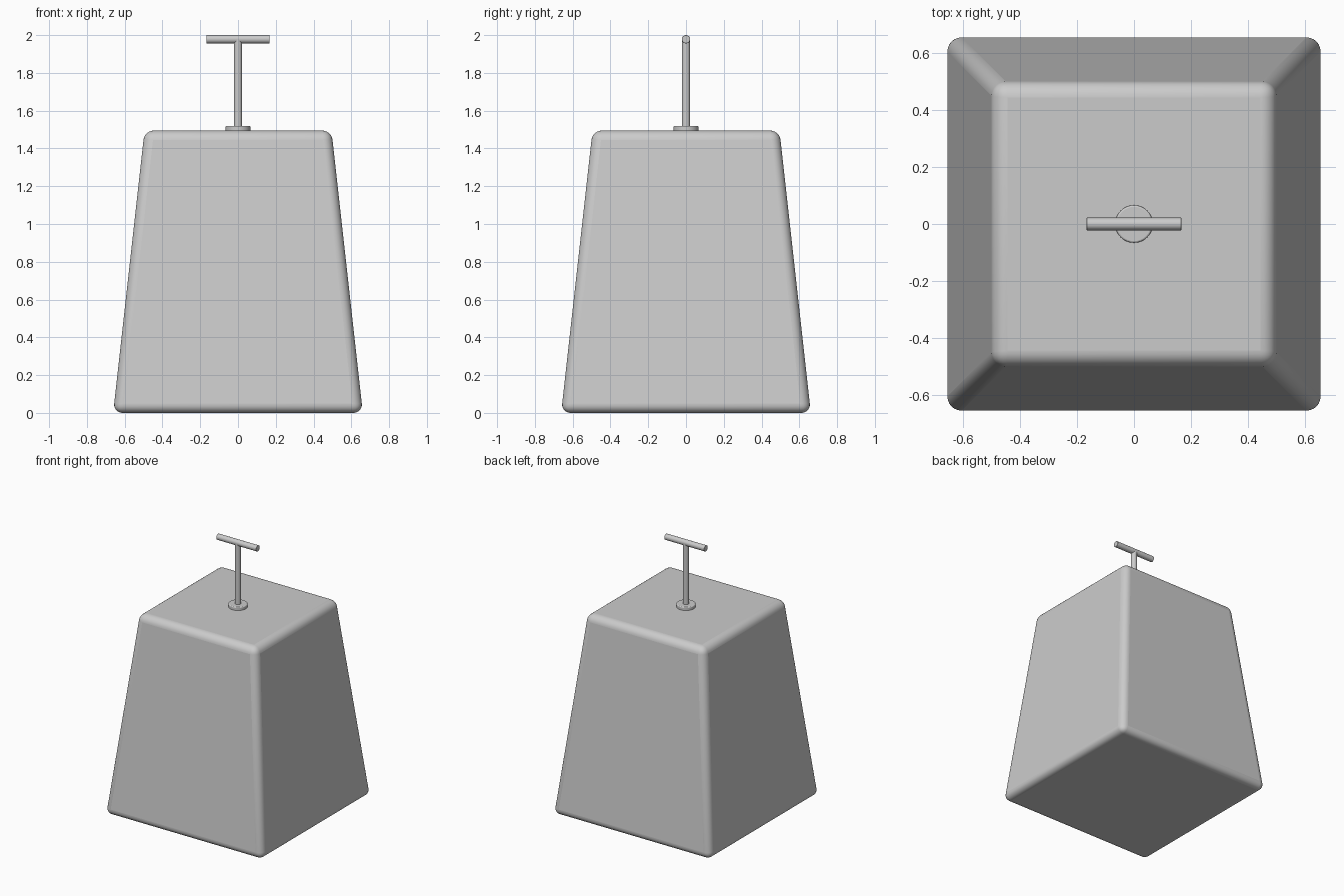
import bpy, bmesh
from math import pi

if "Cube" in bpy.data.objects:
    bpy.data.objects.remove(bpy.data.objects["Cube"])


def finish(obj, name, bevel, segments):
    obj.name = name
    mod = obj.modifiers.new("rounded_edges", 'BEVEL')
    mod.width = bevel
    mod.segments = segments
    mod.limit_method = 'ANGLE'
    bpy.ops.object.shade_smooth_by_angle(angle=0.6)


def rod(name, radius, length, location, rotation=(0, 0, 0), bevel=0.002, segments=2):
    bpy.ops.mesh.primitive_cylinder_add(vertices=32, radius=radius, depth=length,
                                        location=location, rotation=rotation)
    finish(bpy.context.object, name, bevel, segments)


# Tapered block body with rounded edges
HEIGHT, BASE, TOP = 1.495, 0.661, 0.495
bpy.ops.mesh.primitive_cube_add(size=2, location=(0, 0, 0))
body = bpy.context.object
for v in body.data.vertices:
    upper = v.co.z > 0
    half = TOP if upper else BASE
    v.co = (half * v.co.x, half * v.co.y, HEIGHT if upper else 0)
finish(body, "tapered_body", 0.05, 6)

# Collar where the stem enters the top
rod("stem_collar", 0.066, 0.06, (0, 0, 1.49), bevel=0.006, segments=3)

# Upright stem
rod("stem", 0.022, 0.50, (0, 0, 1.73))

# Crossbar handle
rod("handle_bar", 0.022, 0.334, (0, 0, 1.978), (0, pi / 2, 0))
